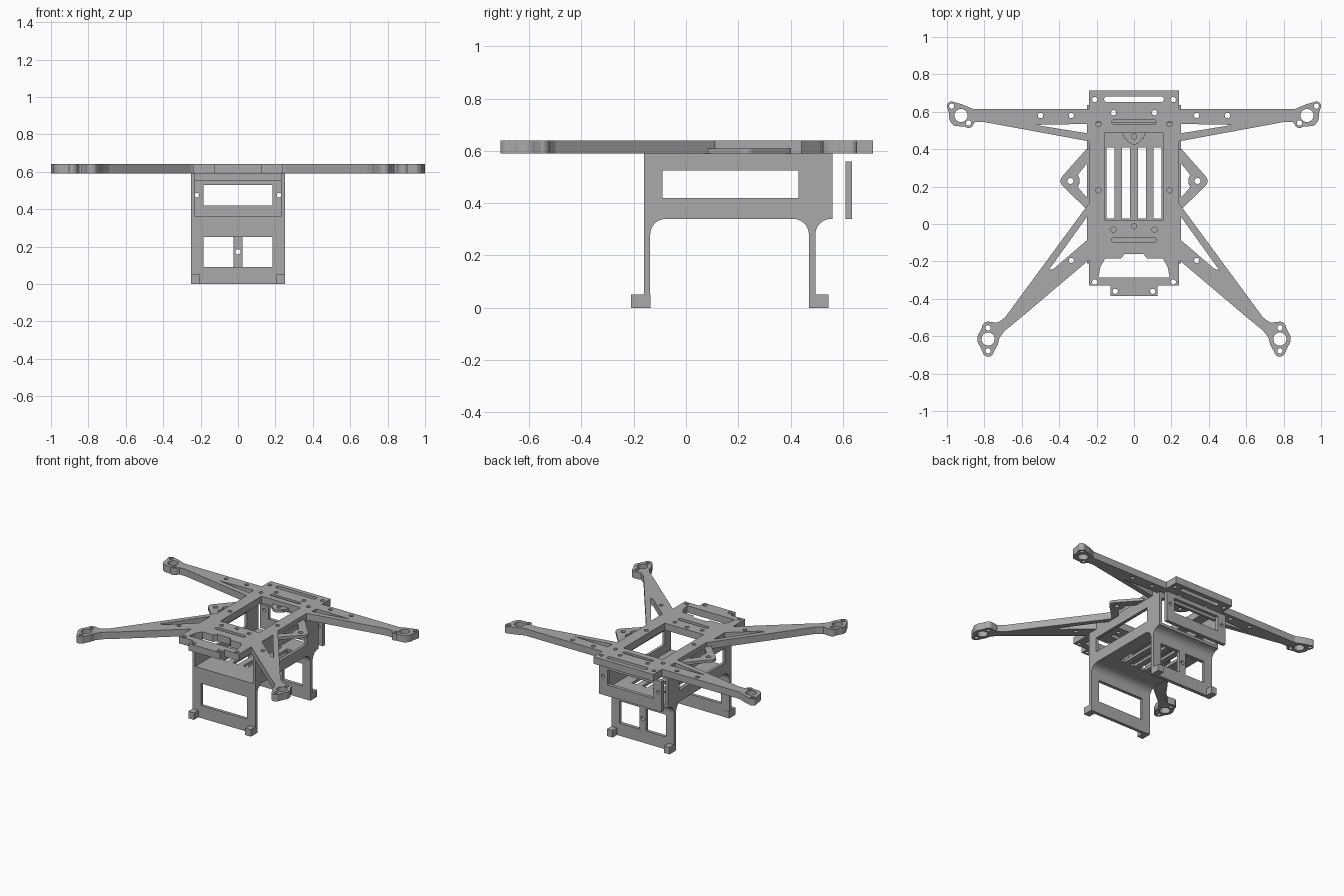
import bpy, math
from mathutils import Matrix

cube = bpy.data.objects.get("Cube")
if cube:
    bpy.data.objects.remove(cube, do_unlink=True)

grey = bpy.data.materials.new("plain_grey")
grey.use_nodes = True
COLOUR = (0.4, 0.4, 0.4, 1)
grey.diffuse_color = COLOUR
grey.node_tree.nodes["Principled BSDF"].inputs["Base Color"].default_value = COLOUR

# Each plane maps (u, v, depth) to world axes
PLANES = {
    "xy": Matrix(((1, 0, 0), (0, 1, 0), (0, 0, 1))),
    "xz": Matrix(((1, 0, 0), (0, 0, -1), (0, 1, 0))),
    "yz": Matrix(((0, 0, 1), (1, 0, 0), (0, 1, 0))),
}


def arc(cx, cy, r, start, end, steps=10):
    angles = [math.radians(start + (end - start) * i / steps) for i in range(steps + 1)]
    return [(cx + r * math.cos(a), cy + r * math.sin(a)) for a in angles]


def hole(cx, cy, r=0.014):
    return arc(cx, cy, r, 0, 360, 24)[:-1]


def rect(u0, u1, v0, v1):
    return [(u0, v0), (u1, v0), (u1, v1), (u0, v1)]


def slot(half, v, r):
    return arc(half - r, v, r, -90, 90) + arc(r - half, v, r, 90, 270)


def flip(loops, s):
    return [[(s * u, v) for u, v in loop] for loop in loops]


def sheet(name, plane, near, far, loops):
    """Extrude an outline with holes between two depths along the plane's normal."""
    curve = bpy.data.curves.new(name, "CURVE")
    curve.dimensions = "2D"
    curve.fill_mode = "BOTH"
    curve.extrude = abs(far - near) / 2
    for loop in loops:
        spline = curve.splines.new("POLY")
        spline.points.add(len(loop) - 1)
        for p, (u, v) in zip(spline.points, loop):
            p.co = (u, v, 0, 1)
        spline.use_cyclic_u = True
        spline.use_smooth = False
    temp = bpy.data.objects.new("outline_helper", curve)
    bpy.context.collection.objects.link(temp)
    graph = bpy.context.evaluated_depsgraph_get()
    mesh = bpy.data.meshes.new_from_object(temp.evaluated_get(graph))
    bpy.data.objects.remove(temp, do_unlink=True)
    mesh.name = name
    axes = PLANES[plane]
    middle = axes.col[2] * (near + far) / 2
    if plane == "xz":
        middle = -middle
    mesh.transform(Matrix.Translation(middle) @ axes.to_4x4())
    mesh.materials.clear()
    mesh.materials.append(grey)
    obj = bpy.data.objects.new(name, mesh)
    bpy.context.collection.objects.link(obj)
    return obj


LOW, TOP, THIN = 0.59, 0.64, 0.61

# Central frame plate with battery opening, slots and screw holes
plate = [[(-0.24, -0.33), (-0.125, -0.33), (-0.125, -0.385), (0.125, -0.385),
          (0.125, -0.33), (0.24, -0.33), (0.24, 0.715), (-0.24, 0.715)],
         rect(-0.155, 0.155, 0.02, 0.49),
         [(-0.19, -0.285), (0.19, -0.285), (0.18, -0.23), (0.155, -0.185), (0.07, -0.185),
          (0.05, -0.16), (-0.05, -0.16), (-0.07, -0.185), (-0.155, -0.185), (-0.18, -0.23)],
         slot(0.16, 0.667, 0.016), slot(0.12, 0.545, 0.012), slot(0.12, -0.085, 0.014),
         hole(0, -0.012)]
for x, y in ((0.11, 0.595), (0.11, -0.03), (0.21, 0.665), (0.21, -0.31),
             (0.19, 0.535), (0.1, -0.36), (0.19, 0.18)):
    plate += [hole(x, y), hole(-x, y)]
sheet("frame_plate", "xy", LOW, TOP, plate)

# Screw tab at the rear of the opening
sheet("rear_tab", "xy", LOW, THIN,
      [[(-0.065, 0.495), (-0.05, 0.455)] + arc(0, 0.468, 0.043, 200, 340)
       + [(0.05, 0.455), (0.065, 0.495)], hole(0, 0.468)])

# Arms with rounded motor mounts
rear_arm = [[(0.23, 0.44), (0.8, 0.545), (0.85, 0.545)]
            + arc(0.885, 0.54, 0.027, 200, 315) + arc(0.925, 0.58, 0.065, -60, 10)
            + arc(0.975, 0.63, 0.025, -30, 120)
            + [(0.92, 0.64), (0.86, 0.615), (0.23, 0.615)],
            [(0.25, 0.535), (0.53, 0.53), (0.25, 0.485)],
            hole(0.925, 0.58, 0.035), hole(0.885, 0.54), hole(0.975, 0.63),
            hole(0.335, 0.58), hole(0.5, 0.58)]
front_arm = [[(0.23, -0.19), (0.25, -0.2), (0.61, -0.505), (0.69, -0.57), (0.72, -0.61),
              (0.728, -0.645)]
             + arc(0.78, -0.68, 0.03, 190, 350) + arc(0.78, -0.615, 0.058, -40, 40)
             + arc(0.78, -0.555, 0.033, 0, 100)
             + [(0.73, -0.528), (0.69, -0.5), (0.245, 0.105), (0.23, 0.12)],
             [(0.25, 0.04), (0.455, -0.245), (0.43, -0.24), (0.25, -0.085)],
             hole(0.78, -0.615, 0.035), hole(0.78, -0.555), hole(0.78, -0.678),
             hole(0.335, -0.195)]

# Thin triangular side brackets
wing = [[(0.23, 0.08), (0.255, 0.08)] + arc(0.355, 0.23, 0.038, -45, 45)
        + [(0.255, 0.4), (0.23, 0.4)],
        [(0.25, 0.14)] + [(0.295, 0.19)] + arc(0.34, 0.23, 0.05, 215, 145)
        + [(0.295, 0.27), (0.25, 0.325)],
        hole(0.34, 0.23, 0.016)]

# Battery box side walls
wall = [rect(-0.16, 0.56, 0.34, LOW), rect(-0.09, 0.43, 0.42, 0.525)]

for side, s in (("left", 1), ("right", -1)):
    sheet(side + "_rear_arm", "xy", LOW, TOP, flip(rear_arm, s))
    sheet(side + "_front_arm", "xy", LOW, TOP, flip(front_arm, s))
    sheet(side + "_bracket", "xy", LOW, THIN, flip(wing, s))
    sheet(side + "_box_wall", "yz", 0.23 * s, 0.25 * s, wall)
    # Feet below the leg plates
    for end, y0, y1 in (("front", -0.21, -0.135), ("rear", 0.47, 0.545)):
        sheet(side + "_" + end + "_foot", "yz", 0.205 * s, 0.25 * s,
              [rect(y0, y1, 0, 0.05)])

# Slotted box floor
floor = [rect(-0.16, 0.56, -0.25, 0.25)]
for x in (-0.126, -0.042, 0.042, 0.126):
    floor.append(rect(0.03, 0.41, x - 0.021, x + 0.021))
floor = [[(v, u) for u, v in loop] for loop in floor]
sheet("box_floor", "xy", 0.34, 0.36, floor)

# Leg plates with windows
sheet("front_leg", "xz", -0.16, -0.137,
      [rect(-0.25, 0.25, 0, 0.36), rect(-0.185, 0.185, 0.09, 0.25)])
sheet("rear_leg", "xz", 0.47, 0.495,
      [rect(-0.25, 0.25, 0, 0.35), rect(-0.185, -0.025, 0.09, 0.25),
       rect(0.025, 0.185, 0.09, 0.25), hole(0, 0.172)])

# Rounded joints between legs and floor
for name, y, s in (("front_joint", -0.137, 1), ("rear_inner_joint", 0.47, -1),
                   ("rear_outer_joint", 0.495, 1)):
    start = 180 if s > 0 else 0
    obj = sheet(name, "yz", -0.25, 0.25,
                [[(y, 0.342)] + arc(y + s * 0.06, 0.28, 0.06, start, 90) + [(y + s * 0.06, 0.342)]])
    obj.data.shade_smooth()
    bpy.context.view_layer.objects.active = obj
    bpy.ops.object.select_all(action="DESELECT")
    obj.select_set(True)
    bpy.ops.object.shade_smooth_by_angle(angle=math.radians(30))

# Top crossbar and loose rear cover with a window
sheet("rear_crossbar", "xz", 0.54, 0.56, [rect(-0.25, 0.25, 0.55, LOW)])
sheet("rear_cover", "xz", 0.61, 0.635,
      [rect(-0.25, 0.25, 0.34, 0.56), rect(-0.185, 0.185, 0.42, 0.53),
       hole(0.22, 0.475, 0.012), hole(-0.22, 0.475, 0.012)])
